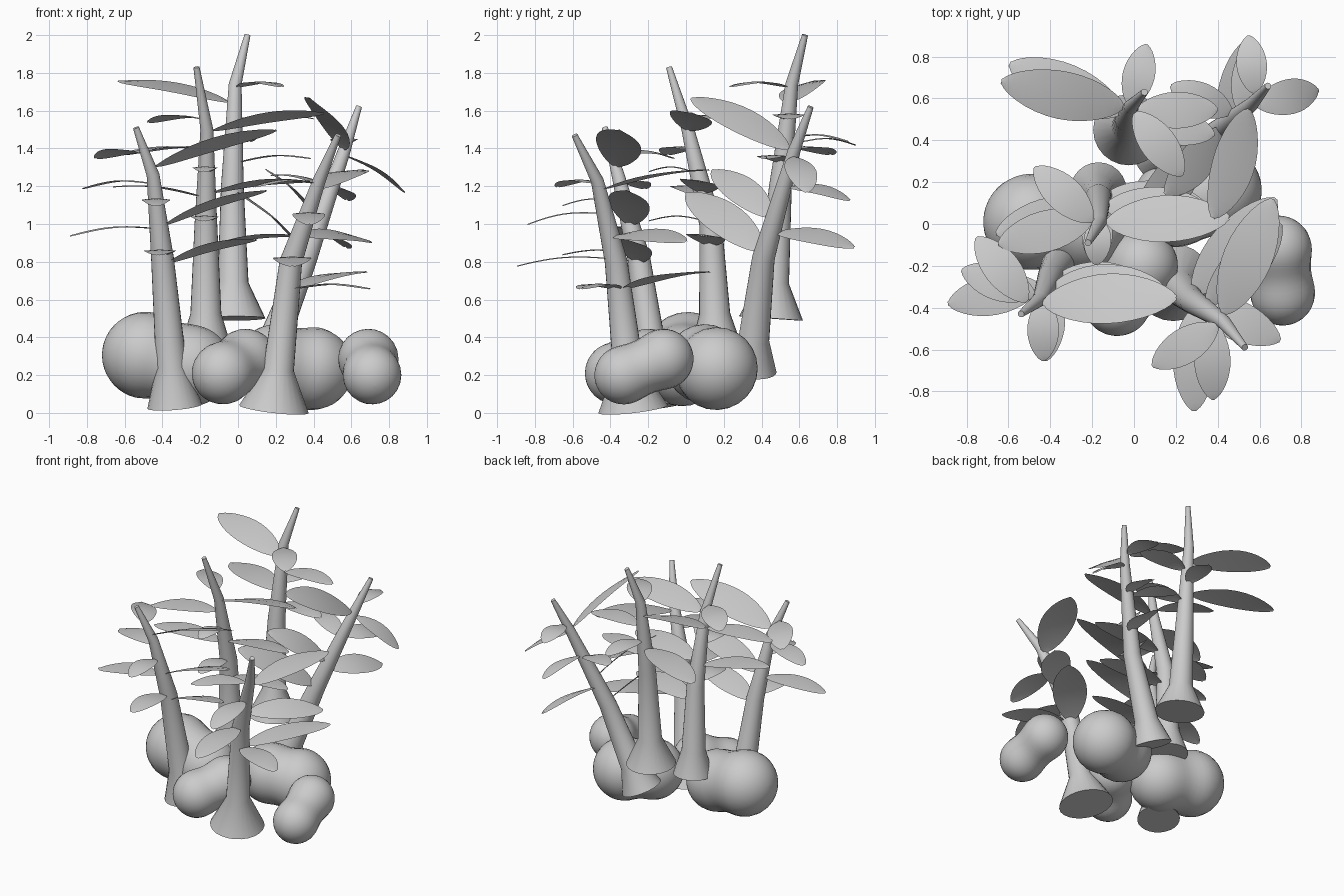
import bpy, bmesh, math
from mathutils import Vector

cube = bpy.data.objects.get("Cube")
if cube:
    bpy.data.objects.remove(cube)

grey = bpy.data.materials.new("plain_grey")
grey.use_nodes = True
grey.diffuse_color = (0.6, 0.6, 0.6, 1)
grey.node_tree.nodes["Principled BSDF"].inputs["Base Color"].default_value = grey.diffuse_color


def finish(name, bm):
    """Turn a bmesh into a smooth shaded object."""
    bmesh.ops.recalc_face_normals(bm, faces=bm.faces)
    mesh = bpy.data.meshes.new(name)
    bm.to_mesh(mesh)
    bm.free()
    mesh.materials.append(grey)
    ob = bpy.data.objects.new(name, mesh)
    bpy.context.collection.objects.link(ob)
    bpy.ops.object.select_all(action='DESELECT')
    ob.select_set(True)
    bpy.context.view_layer.objects.active = ob
    bpy.ops.object.shade_smooth_by_angle(angle=math.radians(40))


def loft(name, points, radii, sides=24):
    """Round tube through points with a radius at each, capped at both ends."""
    bm = bmesh.new()
    last = len(points) - 1
    rings = []
    for i, (p, r) in enumerate(zip(points, radii)):
        tangent = (points[min(i + 1, last)] - points[max(i - 1, 0)]).normalized()
        helper = Vector((0, 1, 0)) if abs(tangent.y) < 0.9 else Vector((1, 0, 0))
        x = helper.cross(tangent).normalized()
        y = tangent.cross(x)
        rings.append([bm.verts.new(p + r * (x * math.cos(a) + y * math.sin(a)))
                      for a in (math.tau * k / sides for k in range(sides))])
    for a, b in zip(rings, rings[1:]):
        for k in range(sides):
            n = (k + 1) % sides
            bm.faces.new((a[k], a[n], b[n], b[k]))
    bm.faces.new(rings[0])
    bm.faces.new(rings[-1])
    finish(name, bm)


def boulder(name, a, ra, b, rb, steps=28):
    """Two round lobes joined by a full, barely pinched waist."""
    a, b = Vector(a), Vector(b)
    d = (b - a).length
    axis = (b - a) / d
    points, radii = [], []
    for i in range(steps + 1):
        t = -ra + (ra + d + rb) * (1 - math.cos(math.pi * i / steps)) / 2
        if t < 0:
            r = math.sqrt(max(ra * ra - t * t, 0))
        elif t > d:
            r = math.sqrt(max(rb * rb - (t - d) ** 2, 0))
        else:
            r = ra + (rb - ra) * t / d - 0.012 * math.sin(math.pi * t / d) ** 2
        points.append(a + axis * t)
        radii.append(max(r, 0.002))
    loft(name, points, radii)


def leaf(name, base, tip, roll, steps=16):
    """Thin oval blade, gently arched and wider when longer."""
    axis = (tip - base).normalized()
    width = min(0.25, 0.07 + 0.27 * (tip - base).length)
    flat = axis.cross(Vector((0, 0, 1))).normalized()
    up = flat.cross(axis)
    side = flat * math.cos(roll) + up * math.sin(roll)
    normal = up * math.cos(roll) - flat * math.sin(roll)
    bm = bmesh.new()
    rows = []
    for i in range(steps + 1):
        t = (1 - math.cos(math.pi * i / steps)) / 2
        half = width / 2 * max(math.sin(math.pi * t), 0.02) ** 0.58
        mid = base.lerp(tip, t) + normal * 0.025 * math.sin(math.pi * t)
        rows.append([bm.verts.new(mid + side * half * s - normal * 0.006 * s * s)
                     for s in (-1, 0, 1)])
    for a, b in zip(rows, rows[1:]):
        for k in (0, 1):
            bm.faces.new((a[k], a[k + 1], b[k + 1], b[k]))
    finish(name, bm)


def stem_point(path, z):
    """Centre of a stem at a given height."""
    for a, b in zip(path, path[1:]):
        if z <= b.z:
            break
    return a.lerp(b, (z - a.z) / (b.z - a.z))


def plant(name, foot_radius, foot, middle, bend, tip, leaves):
    """Flared bent stem; a leaf is (height, heading, reach, then optional rise and roll)."""
    foot, middle, bend, tip = map(Vector, (foot, middle, bend, tip))
    path = [foot, foot.lerp(middle, 0.27), middle, bend, tip]
    loft(name + "_stem", path, (foot_radius, 0.082, 0.06, 0.034, 0.016))
    for i, (z, heading, reach, *tilt) in enumerate(leaves, 1):
        rise, roll = (tilt + [0, 0])[:2]
        a = math.radians(heading)
        out = Vector((math.cos(a), math.sin(a), 0))
        centre = stem_point(path, z)
        end = centre + out * reach + Vector((0, 0, rise))
        leaf(f"{name}_leaf_{i}", centre + out * 0.03, end, roll)


# Five plants with their leaves
plant("front_right", .145, (-.335, -.14, .035), (-.4, -.25, .82), (-.45, -.36, 1.26), (-.54, -.43, 1.51),
      [(1.38, 128, .42, -.03, -.15), (1.22, 161, .4, -.03), (.98, 191, .48, -.04), (1.12, 270, .33, -.02),
       (.84, 267, .4), (1.31, 2, .67, .19, .3), (1, 358, .57, .18, .2), (.8, 352, .5, .12, .2)])
plant("front_left", .185, (.19, -.28, .02), (.28, -.37, .8), (.43, -.47, 1.23), (.53, -.59, 1.47),
      [(1.19, 67, .63, .1), (.94, 47, .55, -.03, -.3), (.66, 49, .63, .09), (.66, 335, .48),
       (1.22, 212, .4, -.02), (1.06, 271, .41, -.06), (.82, 270, .52, -.04)])
plant("middle", .135, (-.17, .16, .35), (-.17, .13, 1), (-.165, .01, 1.5), (-.22, -.09, 1.83),
      [(1.56, 137, .41, -.02, -.1), (1.4, 195, .5, -.03), (1.15, 196, .51, .05), (1.28, 267, .26),
       (1.02, 268, .32), (1.5, 2, .62, .09, .25), (1.17, 356, .55, .06, .15), (.89, 353, .53, .05, .1)])
plant("back", .17, (-.025, .45, .5), (-.03, .5, 1.2), (-.015, .56, 1.74), (.05, .63, 2),
      [(1.65, 168, .63, .11, .2), (1.4, 157, .62, -.03), (1.46, 76, .34, -.02), (1.73, 307, .41),
       (1.56, 1, .42), (1.33, 348, .42, .02)])
plant("back_left", .14, (.13, .34, .23), (.36, .41, .82), (.56, .57, 1.38), (.64, .66, 1.62),
      [(1.4, 251, .58, .27, .5), (1.04, 229, .44, .25, .5), (.86, 228, .56, .31, .5), (1.44, 96, .31, -.02),
       (1.36, 13, .34, -.19), (1.2, 77, .36, -.07, -.3), (.96, 70, .47, -.08, -.4), (1.2, 156, .35, .06)])

# Round boulders around the feet
boulder("right_boulder", (-.49, .01, .305), .23, (-.25, -.02, .25), .215)
boulder("front_boulder", (-.08, -.37, .21), .165, (.04, -.2, .275), .17)
boulder("middle_boulder", (.2, .1, .26), .21, (.39, .16, .235), .22)
boulder("left_boulder", (.69, -.12, .285), .16, (.71, -.33, .2), .155)
